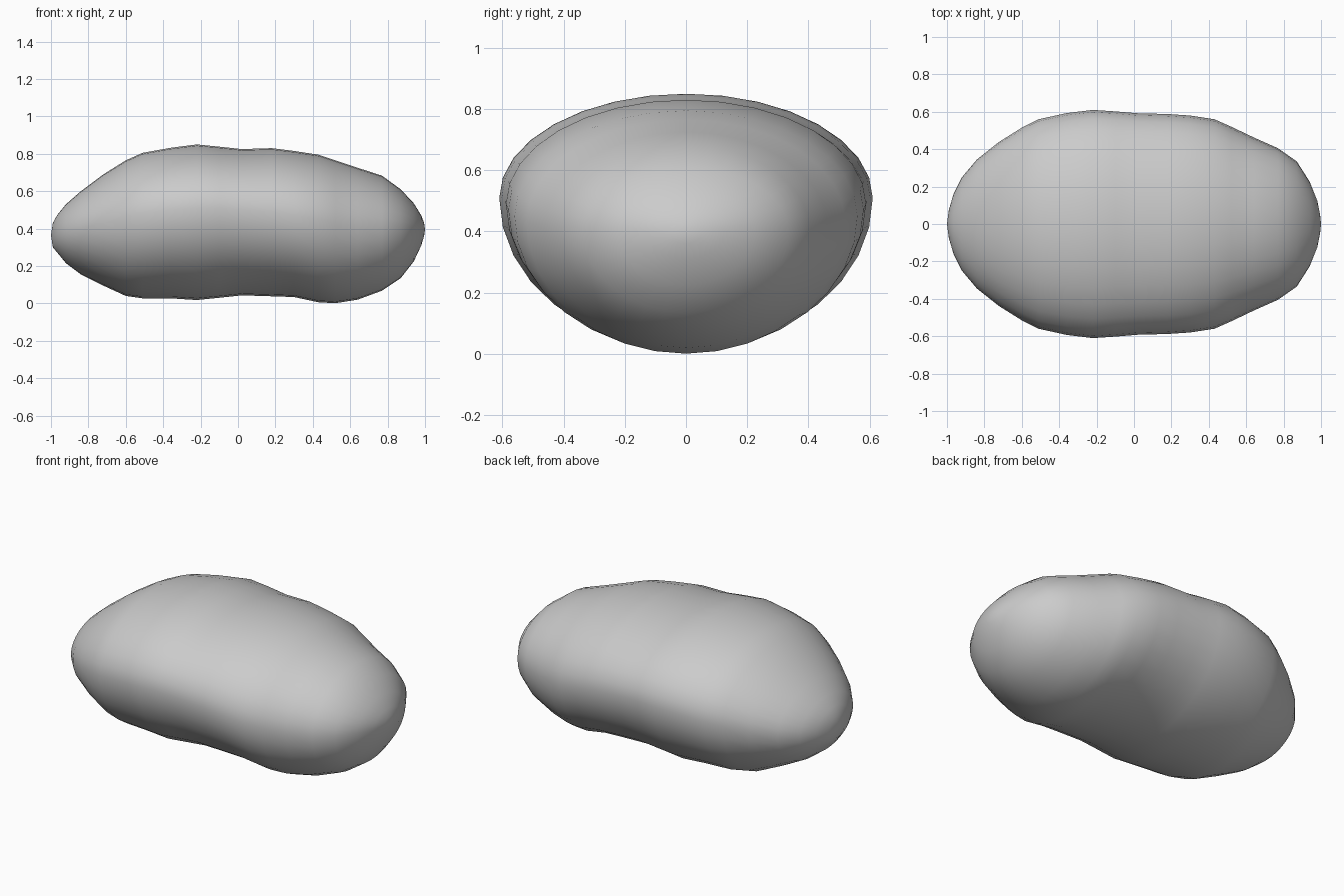
import bpy, bmesh
from math import cos, sin, pi

# Stations along the body: x, top z, bottom z, half width, height of widest point
STATIONS = [
    (-0.99, 0.43, 0.30, 0.075, 0.365),
    (-0.965, 0.475, 0.27, 0.16, 0.37),
    (-0.92, 0.53, 0.215, 0.25, 0.38),
    (-0.84, 0.60, 0.155, 0.345, 0.40),
    (-0.72, 0.69, 0.095, 0.44, 0.43),
    (-0.60, 0.765, 0.04, 0.515, 0.46),
    (-0.51, 0.805, 0.027, 0.56, 0.48),
    (-0.36, 0.832, 0.027, 0.593, 0.50),
    (-0.22, 0.85, 0.018, 0.61, 0.51),
    (-0.10, 0.838, 0.03, 0.602, 0.51),
    (0.02, 0.825, 0.043, 0.592, 0.50),
    (0.18, 0.83, 0.038, 0.588, 0.49),
    (0.30, 0.815, 0.034, 0.58, 0.47),
    (0.43, 0.795, 0.006, 0.56, 0.45),
    (0.52, 0.765, 0.001, 0.52, 0.43),
    (0.64, 0.725, 0.02, 0.463, 0.41),
    (0.77, 0.683, 0.068, 0.405, 0.40),
    (0.87, 0.61, 0.135, 0.335, 0.40),
    (0.94, 0.535, 0.225, 0.225, 0.40),
    (0.98, 0.47, 0.31, 0.125, 0.40),
    (0.995, 0.43, 0.36, 0.05, 0.395),
]
SEGMENTS = 32

# Body: rounded cross-sections bridged from end to end
bm = bmesh.new()
rings = []
for x, top, bottom, width, mid in STATIONS:
    ring = []
    for i in range(SEGMENTS):
        a = 2 * pi * i / SEGMENTS
        c, s = cos(a), sin(a)
        height = (top - mid) if s > 0 else (mid - bottom)
        ring.append(bm.verts.new((x, width * c, mid + height * s)))
    rings.append(ring)

for a, b in zip(rings, rings[1:]):
    for i in range(SEGMENTS):
        j = (i + 1) % SEGMENTS
        bm.faces.new((a[i], a[j], b[j], b[i]))

# Blunt end caps
for ring, tip in ((rings[0], (-1, 0, 0.365)), (rings[-1], (1, 0, 0.395))):
    v = bm.verts.new(tip)
    for i in range(SEGMENTS):
        bm.faces.new((ring[i], ring[(i + 1) % SEGMENTS], v))

bmesh.ops.recalc_face_normals(bm, faces=bm.faces[:])
for f in bm.faces:
    f.smooth = True
mesh = bpy.data.meshes.new("potato_body")
bm.to_mesh(mesh)
bm.free()
body = bpy.data.objects.new("potato_body", mesh)
bpy.context.collection.objects.link(body)
